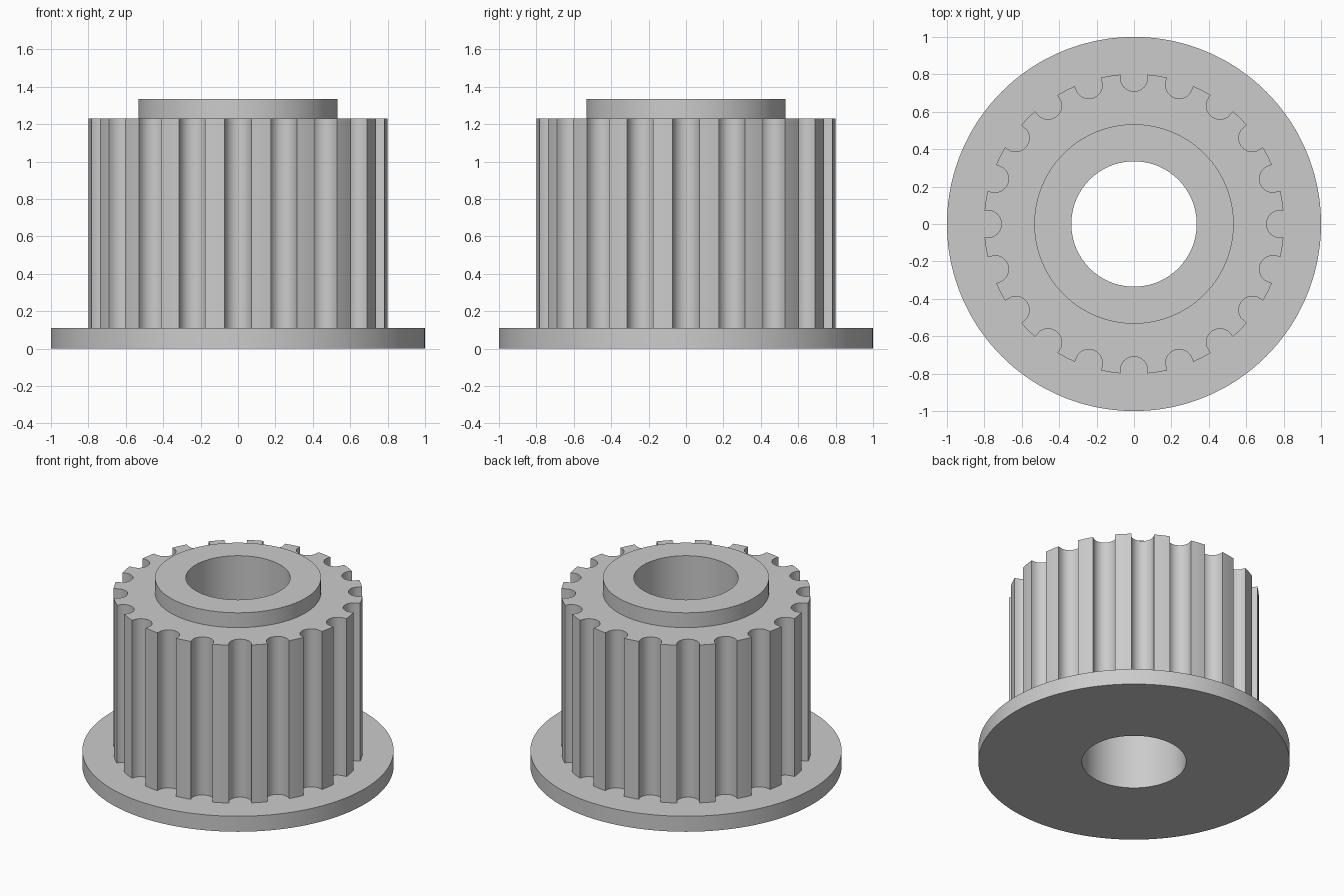
import bpy
import math

cube = bpy.data.objects.get("Cube")
if cube:
    bpy.data.objects.remove(cube, do_unlink=True)

TEETH = 20
ARC = 12          # segments round each groove floor
TIP = 4           # segments across each tooth tip
PITCH = math.tau / TEETH
COUNT = TEETH * (ARC + 2 + TIP)

R_FLANGE, R_TOOTH, R_HUB, R_BORE = 1.0, 0.802, 0.533, 0.335
Z_FLANGE, Z_TEETH, Z_HUB = 0.11, 1.23, 1.335
GROOVE_R, GROOVE_C = 0.073, 0.782

grey = bpy.data.materials.new("grey metal")
grey.use_nodes = True
colour = (0.6, 0.6, 0.6, 1)
grey.diffuse_color = colour
grey.node_tree.nodes["Principled BSDF"].inputs["Base Color"].default_value = colour


def circle(r, z):
    """Ring whose points start at the first groove's edge, like the teeth."""
    start = -math.asin(GROOVE_R / R_TOOTH)
    return [(r * math.cos(start + math.tau * i / COUNT),
             r * math.sin(start + math.tau * i / COUNT), z) for i in range(COUNT)]


def toothed(z):
    """Ring of tooth tips parted by round-bottomed grooves."""
    edge = math.asin(GROOVE_R / R_TOOTH)
    pitch_points = [(R_TOOTH * math.cos(edge), -GROOVE_R)]
    for i in range(ARC + 1):
        a = -math.pi / 2 + math.pi * i / ARC
        pitch_points.append((GROOVE_C - GROOVE_R * math.cos(a), GROOVE_R * math.sin(a)))
    for i in range(TIP):
        a = edge + (PITCH - 2 * edge) * i / TIP
        pitch_points.append((R_TOOTH * math.cos(a), R_TOOTH * math.sin(a)))
    ring = []
    for t in range(TEETH):
        c, s = math.cos(t * PITCH), math.sin(t * PITCH)
        ring += [(x * c - y * s, x * s + y * c, z) for x, y in pitch_points]
    return ring


def loft(name, rings):
    """Skin a stack of rings, each with COUNT points, into one part."""
    faces = []
    for k in range(len(rings) - 1):
        a, b = k * COUNT, (k + 1) * COUNT
        for i in range(COUNT):
            j = (i + 1) % COUNT
            faces.append((a + i, a + j, b + j, b + i))
    mesh = bpy.data.meshes.new(name)
    mesh.from_pydata([p for ring in rings for p in ring], [], faces)
    mesh.materials.append(grey)
    obj = bpy.data.objects.new(name, mesh)
    bpy.context.collection.objects.link(obj)
    bpy.ops.object.select_all(action="DESELECT")
    obj.select_set(True)
    bpy.context.view_layer.objects.active = obj
    bpy.ops.object.shade_smooth_by_angle(angle=math.radians(30))


# Base flange, from the bore's lower edge round to the foot of the teeth
loft("flange", [circle(R_BORE, 0), circle(R_FLANGE, 0),
                circle(R_FLANGE, Z_FLANGE), toothed(Z_FLANGE)])
# Grooved drum and its flat top
loft("toothed_drum", [toothed(Z_FLANGE), toothed(Z_TEETH), circle(R_HUB, Z_TEETH)])
# Raised collar
loft("hub", [circle(R_HUB, Z_TEETH), circle(R_HUB, Z_HUB), circle(R_BORE, Z_HUB)])
# Through hole wall
loft("bore", [circle(R_BORE, Z_HUB), circle(R_BORE, 0)])
